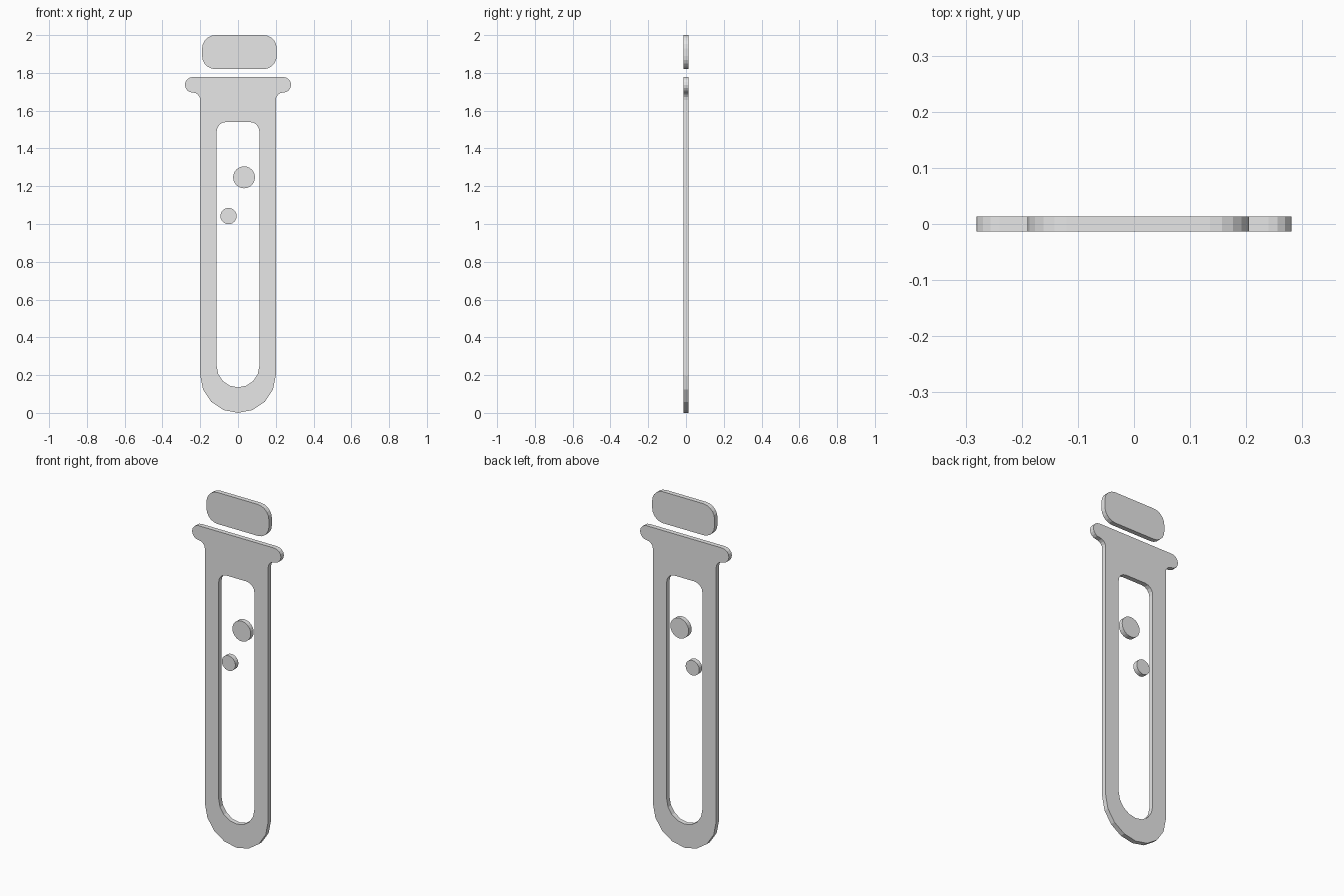
import bpy, bmesh
from math import radians, sin, cos

HALF_THICK = 0.0135

cube = bpy.data.objects.get("Cube")
if cube:
    bpy.data.objects.remove(cube, do_unlink=True)

grey = bpy.data.materials.new("light grey")
grey.use_nodes = True
grey.diffuse_color = (0.8, 0.8, 0.8, 1)
grey.node_tree.nodes["Principled BSDF"].inputs["Base Color"].default_value = (0.8, 0.8, 0.8, 1)


def arc(cx, cz, r, start, end, steps):
    """Points along an arc, angles in degrees."""
    angles = [radians(start + (end - start) * i / steps) for i in range(steps + 1)]
    return [(cx + r * cos(a), cz + r * sin(a)) for a in angles]


def mirrored(half):
    """Close a right-hand outline (top to bottom) with its mirror image."""
    return half + [(-x, z) for x, z in reversed(half) if abs(x) > 1e-5]


def plate(name, *outlines):
    """Extrude closed outlines in the XZ plane; inner outlines become holes."""
    curve = bpy.data.curves.new(name + "_profile", 'CURVE')
    curve.dimensions = '2D'
    curve.fill_mode = 'BOTH'
    curve.extrude = HALF_THICK
    for points in outlines:
        spline = curve.splines.new('POLY')
        spline.points.add(len(points) - 1)
        for p, (x, z) in zip(spline.points, points):
            p.co = (x, z, 0, 1)
        spline.use_cyclic_u = True
    helper = bpy.data.objects.new(name + "_helper", curve)
    bpy.context.scene.collection.objects.link(helper)
    bpy.context.view_layer.update()
    mesh = bpy.data.meshes.new_from_object(
        helper.evaluated_get(bpy.context.evaluated_depsgraph_get()))
    bpy.data.objects.remove(helper, do_unlink=True)
    bpy.data.curves.remove(curve)

    # Weld the caps to the walls and stand the plate upright
    bm = bmesh.new()
    bm.from_mesh(mesh)
    bmesh.ops.remove_doubles(bm, verts=bm.verts, dist=1e-5)
    for v in bm.verts:
        x, z, y = v.co
        v.co = (x, -y, z)
    bmesh.ops.recalc_face_normals(bm, faces=bm.faces)
    for f in bm.faces:
        f.smooth = False
    bm.to_mesh(mesh)
    bm.free()
    mesh.name = name
    mesh.materials.clear()
    mesh.materials.append(grey)
    obj = bpy.data.objects.new(name, mesh)
    bpy.context.scene.collection.objects.link(obj)
    return obj


# Tube body: flared lip, fillet below it, straight wall, round bottom
outer = mirrored(arc(0.24, 1.737, 0.041, 90, -90, 8)
                 + arc(0.24, 1.656, 0.04, 90, 180, 4)
                 + arc(0, 0.2, 0.2, 0, -90, 4))
# Long window with small rounded top corners and a round bottom
window = mirrored(arc(0.063, 1.49, 0.05, 90, 0, 4)
                  + arc(0, 0.248, 0.113, 0, -90, 4))
plate("tube_body", outer, window)

# Rounded stopper floating above the lip
stopper = []
for cx, cz, start in ((0.135, 1.93, 0), (-0.12, 1.93, 90),
                      (-0.12, 1.89, 180), (0.135, 1.89, 270)):
    stopper += arc(cx, cz, 0.07, start, start + 90, 5)
plate("stopper", stopper)

# Bubbles inside the window
for name, x, z, r in (("large_bubble", 0.032, 1.247, 0.058),
                      ("small_bubble", -0.05, 1.042, 0.043)):
    plate(name, arc(x, z, r, 0, 345, 23))
